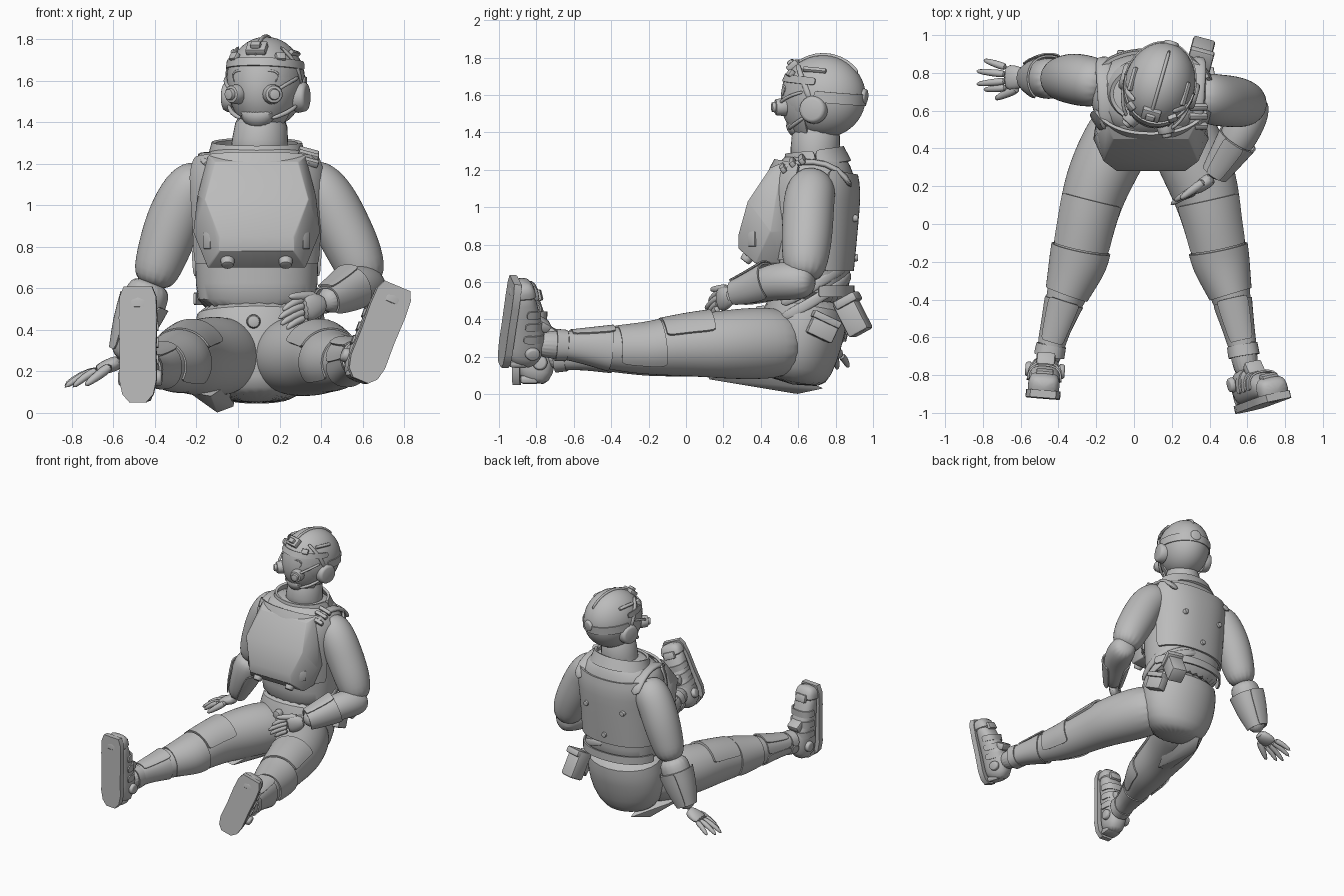
import bpy, bmesh
from math import cos, sin, radians
from mathutils import Vector, Matrix, Euler

if "Cube" in bpy.data.objects:
    bpy.data.objects.remove(bpy.data.objects["Cube"])

grey = bpy.data.materials.new("plain grey")
grey.use_nodes = True
grey.diffuse_color = (0.5, 0.5, 0.5, 1)
grey.node_tree.nodes["Principled BSDF"].inputs["Base Color"].default_value = (0.5, 0.5, 0.5, 1)
parts = []
I = Matrix.Identity(4)


def finish(name, bm, M=I, bevel=0):
    bmesh.ops.recalc_face_normals(bm, faces=bm.faces[:])
    me = bpy.data.meshes.new(name)
    bm.to_mesh(me)
    bm.free()
    ob = bpy.data.objects.new(name, me)
    bpy.context.collection.objects.link(ob)
    ob.matrix_world = M
    me.materials.append(grey)
    if bevel:
        mod = ob.modifiers.new("bevel", "BEVEL")
        mod.width, mod.segments, mod.limit_method = bevel, 2, "ANGLE"
    parts.append(ob)
    return ob


def loft(name, rings, ref=(0, 0, 1), n=16, arc=None, thick=0, power=1.0, M=I, sub=1):
    """Skin oval rings (x, y, z, half width, half depth); an arc gives an open shell."""
    bm = bmesh.new()
    pts = [Vector(r[:3]) for r in rings]
    rows = []
    for i, r in enumerate(rings):
        t = (pts[min(i + 1, len(pts) - 1)] - pts[max(i - 1, 0)]).normalized()
        u = t.cross(Vector(ref)).normalized()
        v = u.cross(t)
        a0, a1 = arc or (0, 360)
        row = []
        for k in range(n + 1 if arc else n):
            a = radians(a0 + (a1 - a0) * k / n)
            c, s = cos(a), sin(a)
            c, s = (abs(w) ** power * (1 if w > 0 else -1) for w in (c, s))
            row.append(bm.verts.new(pts[i] + u * c * r[3] + v * s * r[-1]))
        rows.append(row)
    for p, q in zip(rows, rows[1:]):
        for k in range(n):
            j = (k + 1) % len(p)
            bm.faces.new((p[k], p[j], q[j], q[k]))
    if not thick:
        bm.faces.new(rows[0][::-1])
        bm.faces.new(rows[-1])
    ob = finish(name, bm, M)
    ob.modifiers.new("smooth", "SUBSURF").levels = sub
    if thick:
        mod = ob.modifiers.new("thickness", "SOLIDIFY")
        mod.thickness, mod.offset = thick, 1


def box(name, loc, size, rot=(0, 0, 0), M=I, bevel=0.008):
    bm = bmesh.new()
    bmesh.ops.create_cube(bm, size=1)
    R = Euler([radians(a) for a in rot]).to_matrix().to_4x4()
    bm.transform(Matrix.Translation(loc) @ R @ Matrix.Diagonal((*size, 1)))
    finish(name, bm, M, bevel)


def disc(name, loc, r, depth, axis, M=I, bevel=0.008):
    bm = bmesh.new()
    bmesh.ops.create_cone(bm, cap_ends=True, segments=24, radius1=r, radius2=r * 0.85, depth=depth)
    bm.transform(Matrix.Translation(loc) @ Vector(axis).to_track_quat("Z", "Y").to_matrix().to_4x4())
    finish(name, bm, M, bevel)


def ball(name, loc, size, M=I):
    bm = bmesh.new()
    bmesh.ops.create_uvsphere(bm, u_segments=40, v_segments=24, radius=1)
    bm.transform(Matrix.Translation(loc) @ Matrix.Diagonal((*size, 1)))
    finish(name, bm, M)


def hull(name, points):
    bm = bmesh.new()
    for p in points:
        bm.verts.new(p)
    bmesh.ops.convex_hull(bm, input=bm.verts[:])
    finish(name, bm, I, 0.005)


def grow(rings, d):
    return [(*r[:3], r[3] + d, r[-1] + d) for r in rings]


# Trunk
FRONT = (0, -1, 0)
CX = 0.09
loft("pelvis", [(CX, .57, .05, .17, .15), (CX, .585, .13, .26, .2), (CX, .61, .28, .31, .225),
                (CX, .64, .42, .3, .23), (CX, .66, .54, .295, .215)], FRONT, 24)
trunk = [(CX, .655, .46, .29, .22), (CX, .66, .62, .295, .215), (CX, .66, .8, .3, .228),
         (CX, .66, 1.0, .31, .245), (CX, .68, 1.13, .325, .235), (CX, .695, 1.21, .3, .205),
         (CX, .7, 1.265, .22, .165), (CX, .7, 1.29, .14, .13)]
loft("jacket", trunk, FRONT, 28, power=.88)
vest = grow(trunk[2:6], .006)
loft("vest_back", [(CX, .66, .66, .3, .22)] + vest, FRONT, 20, (195, 345), .018, .88)
loft("vest_front", [(CX, .66, .72, .3, .222)] + vest, FRONT, 20, (20, 160), .018, .88)
loft("belt", [(CX, .66, z, .297, .228) for z in (.52, .55, .58)], FRONT, 28, (190, 350), .012, .9)
disc("belt_buckle", (.075, .4, .44), .035, .05, FRONT)
loft("collar", [(CX, .7, 1.215, .225, .17), (CX, .693, 1.26, .21, .155), (CX, .688, 1.3, .2, .14)],
     FRONT, 24, (0, 360), .02)
loft("neck", [(.1, .69, 1.2, .16, .14), (.105, .69, 1.3, .135, .135), (.12, .7, 1.48, .13, .135)], FRONT)
for x, z, y in ((-.07, .94, .895), (.25, .94, .895), (CX, .73, .895)):
    disc("back_fastener", (x, y, z), .022, .05, (0, 1, 0), bevel=.004)
hull("seat_flap", [(-.24, .12, .1), (-.13, .12, .08), (-.1, .6, 0), (-.02, .74, .03), (-.2, .5, .1),
                   (0, .4, .17)])

# Chest plate with faceted sides
half = [(.235, .52, 1.24), (.2, .45, 1.21), (.25, .33, 1.03), (.18, .28, .85), (.18, .28, .78),
        (.235, .37, .7), (.305, .45, .87), (.285, .48, 1.05), (.235, .5, .7), (.295, .52, .87)]
hull("chest_plate", [(CX + s * x, y, z) for x, y, z in half for s in (-1, 1)])
for s in (-1, 1):
    box("plate_latch", (CX + s * .235, .355, .83), (.05, .02, .08), (0, 0, s * 48), bevel=.004)
    disc("plate_knob", (CX + s * .14, .325, .725), .035, .04, (0, -.6, -.8))
    strap = [(CX + s * .22, .5, 1.19), (CX + s * .235, .56, 1.23), (CX + s * .24, .68, 1.25),
             (CX + s * .25, .82, 1.21), (CX + s * .25, .89, 1.1)]
    loft("shoulder_strap", [(*p, .045, .018) for p in strap], n=8, power=.5)
for y, z in ((.52, 1.21), (.57, 1.24), (.62, 1.255)):
    box("strap_clip", (.34, y, z), (.1, .03, .035), (35, 15, 0))

# Hip pouches and the slanted straps above them
box("hip_pouch", (.35, .89, .42), (.12, .12, .21), (28, 0, -15), bevel=.015)
box("hip_pouch_lid", (.35, .865, .5), (.13, .13, .05), (28, 0, -15), bevel=.012)
box("hip_holster", (.39, .73, .35), (.07, .15, .11), (-25, 0, 10), bevel=.012)
box("hip_holster_lid", (.395, .75, .4), (.08, .16, .04), (-25, 0, 10))
for d in (0, .08):
    sling = [(.34, .5, .4 + d), (.385, .62, .46 + d), (.37, .75, .54 + d), (.28, .85, .6 + d), (.12, .88, .64 + d)]
    loft("hip_sling", [(*p, .014, .03) for p in sling], n=8, power=.6)

# Head in its own frame, turned slightly toward its right
H = Matrix.Translation((.135, .735, 1.592)) @ Euler((radians(-5), 0, radians(-16))).to_matrix().to_4x4()
ball("helmet", (0, 0, 0), (.186, .23, .22), H)
mask = [(0, 0, -.2, .1, .14), (0, 0, -.14, .14, .195), (0, 0, -.06, .17, .222),
        (0, 0, .02, .178, .222), (0, 0, .08, .17, .21)]
loft("face_mask", mask, FRONT, 20, (15, 165), .01, M=H)
loft("helmet_brim", [(0, .0, z, .185 - .1 * (z - .04), .222 - .35 * (z - .06)) for z in (.06, .08, .1)],
     FRONT, 24, (0, 180), .01, M=H)
loft("chin_guard", [(0, -.1, -.21, .07, .06), (0, -.13, -.17, .085, .06), (0, -.15, -.13, .09, .06)],
     FRONT, 16, M=H)
loft("rear_band", [(0, 0, z, .186, .227) for z in (-.03, 0, .03)], FRONT, 24, (180, 360), .008, M=H)
disc("rear_dial", (0, .225, .02), .045, .03, (0, 1, 0), H)
for s in (-1, 1):
    disc("mask_filter", (s * .095, -.205, -.075), .05, .06, (s * .45, -.9, -.1), H)
    disc("filter_cap", (s * .11, -.235, -.078), .03, .03, (s * .45, -.9, -.1), H, .004)
    disc("ear_cup", (s * .18, 0, -.07), .08, .06, (s, 0, 0), H, .015)
    loft("ear_strap", [(s * .185, -.02, -.02, .01, .02), (s * .18, -.06, .06, .01, .015),
                       (s * .15, -.1, .12, .01, .015), (s * .1, -.13, .165, .01, .015)], FRONT, 8, M=H)
    loft("chin_strap", [(s * .175, -.04, -.11, .012), (s * .14, -.11, -.16, .012),
                        (s * .07, -.16, -.19, .012)], FRONT, 8, M=H)
    loft("mask_cable", [(s * .18, -.06, .02, .01), (s * .172, -.12, .0, .01),
                        (s * .145, -.18, -.03, .01), (s * .11, -.21, -.06, .01)], n=8, M=H)
    loft("visor_rim", [(s * .1, -.2, -.02, .008), (s * .125, -.175, .03, .008),
                       (s * .08, -.205, .045, .008), (0, -.222, .03, .008)], n=8, M=H)
    box("side_rail", (s * .145, -.02, .14), (.025, .13, .025), (0, s * 45, 0), H)
    box("brim_clip", (s * .115, -.16, .11), (.05, .03, .04), (-30, 0, s * 35), H)
loft("crown_rail", [(0, -.228 * cos(a), .218 * sin(a), .022, .01) for a in (.5, .9, 1.3, 1.7, 2.1, 2.5)],
     (1, 0, 0), 8, power=.5, M=H)
box("mount_base", (0, -.175, .15), (.1, .035, .07), (-45, 0, 0), H)
box("mount_arm", (0, -.19, .16), (.05, .04, .035), (-45, 0, 0), H)

# Arms
r_upper = [(-.14, .72, 1.13, .1), (-.21, .75, 1.1, .135), (-.27, .76, 1.01, .14), (-.325, .77, .88, .138),
           (-.37, .77, .75, .125), (-.42, .77, .6, .1)]
r_fore = [(-.41, .77, .64, .1), (-.45, .77, .54, .115), (-.5, .77, .42, .1), (-.57, .775, .25, .06)]
l_upper = [(.3, .69, 1.14, .1), (.375, .67, 1.1, .135), (.44, .655, 1.02, .14), (.505, .65, .89, .14),
           (.575, .64, .75, .133), (.625, .63, .6, .1)]
l_fore = [(.65, .69, .6, .08), (.61, .58, .61, .11), (.55, .45, .6, .1), (.48, .345, .56, .08),
          (.41, .24, .53, .055)]
SIDE = (0, 1, 0)
for side, up, fore, ref in (("right", r_upper, r_fore, SIDE), ("left", l_upper, l_fore, (0, 0, 1))):
    loft(side + "_sleeve", up, SIDE, 16, sub=2)
    loft(side + "_forearm", fore, ref, 16, sub=2)
    cuff = grow(fore[-3:-1], .002) + [(*(Vector(fore[-2][:3]).lerp(Vector(fore[-1][:3]), .75)), .065)]
    loft(side + "_bracer", cuff, ref, 16, (-60, 240), .01, .9)
    loft(side + "_bracer_plate", grow(cuff, .012), ref, 8, (60, 120), .008, .9)


def hand(side, wrist, knuckle, spread, tips, thumb, ref):
    w, k, sp = Vector(wrist), Vector(knuckle), Vector(spread)
    loft(side + "_palm", [(*w, .045, .04), (*w.lerp(k, .5), .068, .036), (*k, .075, .028)], ref, 12)
    for i, tip in enumerate(tips):
        a = w.lerp(k, .85) + sp * (i / 1.5 - 1)
        b = a.lerp(Vector(tip), .5) + Vector((0, 0, .015))
        loft(side + "_finger", [(*a, .024), (*b, .021), (*tip, .013)], ref, 8)
    b = w.lerp(k, .35) - sp
    loft(side + "_thumb", [(*b, .032), (*b.lerp(Vector(thumb), .6), .024), (*thumb, .014)], ref, 8)


hand("right", (-.56, .775, .25), (-.69, .775, .2), (0, .052, 0),
     [(-.8, .71, .12), (-.84, .74, .12), (-.84, .81, .13), (-.8, .87, .14)], (-.74, .66, .13), (0, 0, 1))
hand("left", (.42, .25, .53), (.31, .17, .5), (0, -.01, -.045),
     [(.21, .12, .49), (.19, .1, .45), (.2, .11, .42), (.23, .13, .4)], (.24, .13, .56), (.6, -.8, 0))

# Legs
r_leg = [(0, .6, .27, .17, .17), (-.1, .42, .275, .19, .2), (-.205, .2, .265, .175, .185),
         (-.25, .02, .26, .155, .165), (-.295, -.2, .235, .148, .145), (-.36, -.38, .225, .105, .11),
         (-.43, -.6, .21, .065, .07), (-.46, -.76, .2, .07, .08)]
l_leg = [(.2, .6, .27, .17, .17), (.28, .42, .275, .2, .2), (.375, .2, .265, .185, .185),
         (.415, .02, .26, .158, .165), (.46, -.2, .24, .146, .14), (.52, -.4, .24, .1, .115),
         (.57, -.62, .26, .068, .07), (.605, -.83, .27, .075, .08)]


def along(path, y):
    """Ring of a leg at a given y."""
    for p, q in zip(path, path[1:]):
        if q[1] <= y <= p[1]:
            f = (y - p[1]) / (q[1] - p[1])
            return tuple(a + (b - a) * f for a, b in zip(p, q))


def span(path, d, *ys):
    return grow([along(path, y) for y in ys], d)


# Boots built flat (toe along +y), then placed toe up
def boot(side, heel, toe_dir, up_dir, size):
    Y = Vector(toe_dir).normalized()
    X = Y.cross(Vector(up_dir)).normalized()
    Z = X.cross(Y)
    M = Matrix.Translation(heel) @ Matrix((X, Y, Z)).transposed().to_4x4() @ Matrix.Diagonal((1, size, 1, 1))
    outline = [(.04, -.01), (.075, .03), (.09, .1), (.088, .25), (.092, .4), (.088, .5), (.068, .55)]
    bm = bmesh.new()
    loop = [(x, y) for x, y in outline] + [(-x, y) for x, y in outline[::-1]]
    face = bm.faces.new([bm.verts.new((x, y, 0)) for x, y in loop])
    up = bmesh.ops.extrude_face_region(bm, geom=[face])["geom"]
    bmesh.ops.translate(bm, verts=[g for g in up if isinstance(g, bmesh.types.BMVert)], vec=(0, 0, .04))
    finish(side + "_sole", bm, M)
    loft(side + "_boot", [(0, .0, .1, .06, .07), (0, .06, .12, .08, .1), (0, .16, .13, .085, .11),
                          (0, .28, .105, .083, .085), (0, .42, .085, .088, .065), (0, .53, .06, .075, .04)],
         n=16, power=.8, M=M)
    loft(side + "_toe_cap", [(0, .43, .07, .09, .08), (0, .49, .065, .088, .07), (0, .55, .05, .07, .05)],
         n=12, power=.6, M=M)
    for y, h in ((.2, .125), (.28, .105), (.36, .09)):
        loft(side + "_boot_strap", [(0, y + d, .09, .083, h - .01) for d in (-.025, 0, .025)],
             n=12, arc=(0, 180), thick=.01, power=.7, M=M)
    box(side + "_toe_plate", (0, .47, .135), (.09, .06, .03), (-15, 0, 0), M)
    box(side + "_heel_counter", (0, .02, .09), (.12, .05, .1), M=M, bevel=.02)
    box(side + "_tongue", (0, .27, .2), (.1, .06, .08), (30, 0, 0), M, .015)
    for s in (-1, 1):
        disc(side + "_ankle_disc", (s * .09, .11, .15), .042, .03, (s, 0, 0), M)


for side, leg in (("right", r_leg), ("left", l_leg)):
    loft(side + "_leg", leg, n=20, sub=2)
    loft(side + "_knee_pad", span(leg, -.002, .13, .04, -.04, -.12), n=16, arc=(25, 155), thick=.016)
    loft(side + "_calf_guard", span(leg, 0, -.13, -.2, -.28, -.37), n=20, arc=(-40, 220), thick=.01)
    loft(side + "_gaiter", span(leg, 0, -.41, -.48, -.56, -.64), n=16, arc=(0, 360), thick=.008, power=.85)
    loft(side + "_shin_plate", span(leg, .008, -.4, -.5, -.62), n=8, arc=(45, 135), thick=.01, power=.85)
    loft(side + "_ankle_band", span(leg, .004, -.64, -.67, -.7), n=16, arc=(0, 360), thick=.01, power=.85)

boot("right", (-.483, -.925, .06), (0, .01, 1), (.08, 1, 0), 1.0)
boot("left", (.595, -.995, .165), (.35, .13, .9), (-.2, .97, 0), .88)

# Apply modifiers and shade with crisp edges
bpy.ops.object.select_all(action="DESELECT")
for ob in parts:
    ob.select_set(True)
bpy.context.view_layer.objects.active = parts[0]
bpy.ops.object.convert(target="MESH")
bpy.ops.object.shade_smooth_by_angle(angle=radians(38))
